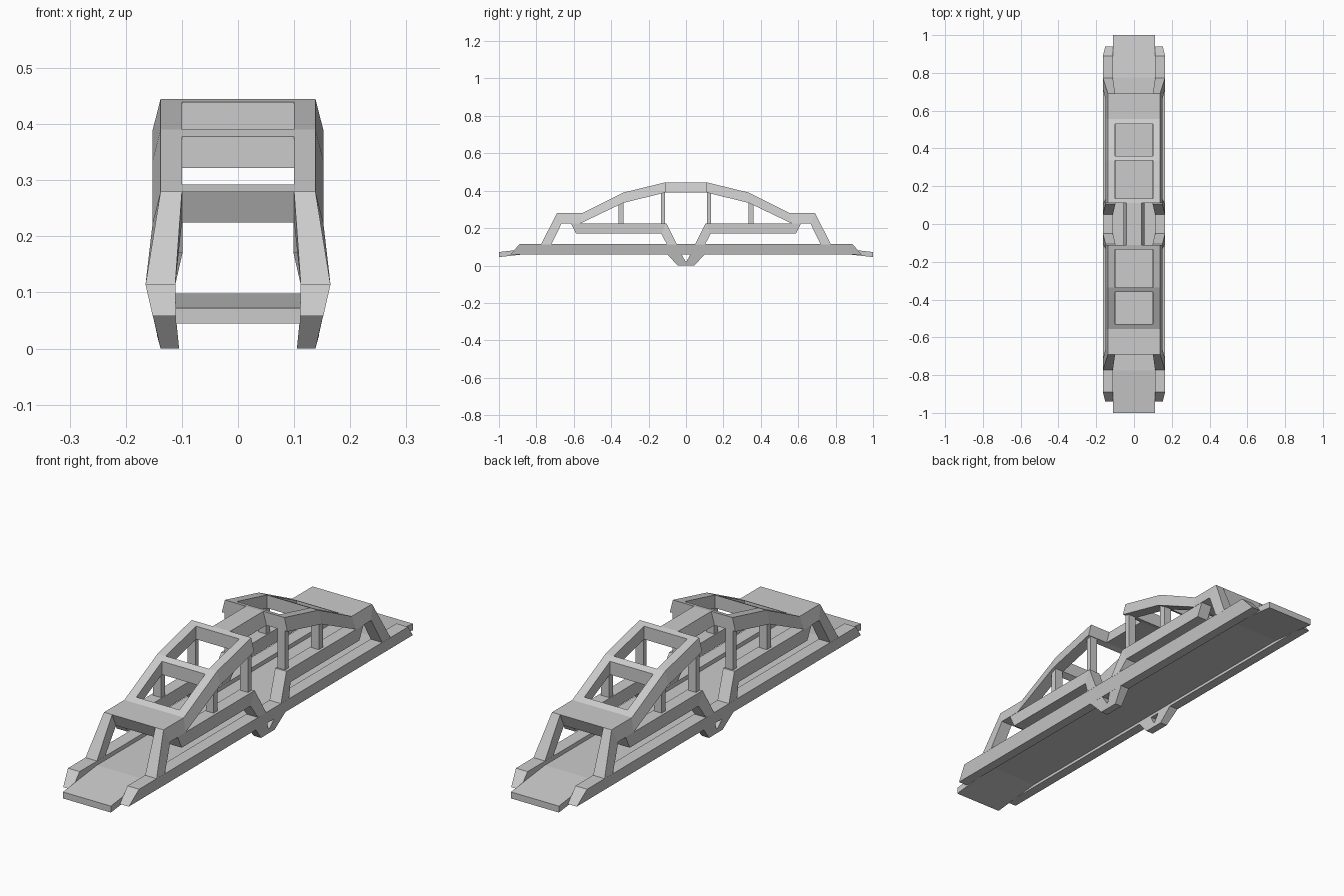
import bpy, bmesh

if "Cube" in bpy.data.objects:
    bpy.data.objects.remove(bpy.data.objects["Cube"])


def beam(name, stations, mirror_x=True, mirror_y=True):
    """Loft four-sided sections. Station: (y, z, x_in, x_out) for upper edge, then the same for lower edge."""
    bm = bmesh.new()
    rings = []
    for up, lo in stations:
        rings.append([bm.verts.new(c) for c in (
            (up[2], up[0], up[1]), (up[3], up[0], up[1]),
            (lo[3], lo[0], lo[1]), (lo[2], lo[0], lo[1]))])
    for a, b in zip(rings, rings[1:]):
        for i in range(4):
            j = (i + 1) % 4
            bm.faces.new((a[i], a[j], b[j], b[i]))
    bm.faces.new(rings[0])
    bm.faces.new(rings[-1])
    bmesh.ops.recalc_face_normals(bm, faces=bm.faces)
    mesh = bpy.data.meshes.new(name)
    bm.to_mesh(mesh)
    bm.free()
    ob = bpy.data.objects.new(name, mesh)
    bpy.context.collection.objects.link(ob)
    if mirror_x or mirror_y:
        mod = ob.modifiers.new("mirror", 'MIRROR')
        mod.use_axis = (mirror_x, mirror_y, False)
        mod.use_mirror_merge = False
    return ob


def crossbar(name, sections, top_half=0.1, low_half=0.1, mirror_y=True):
    """Bar spanning both sides. Section: (y_top, z_top, y_low, z_low)."""
    return beam(name, [((a, b, -top_half, top_half), (c, d, -low_half, low_half))
                       for a, b, c, d in sections], False, mirror_y)


# Road deck with sloping ramp ends
crossbar("road_deck", [(-1, .072, -1, .045), (-.775, .098, -.775, .07),
                       (.775, .098, .775, .07), (1, .072, 1, .045)], .111, .111, False)

# Side girders with chamfered ends
girder_up, girder_low = (.111, .165), (.111, .152)
beam("side_girder", [((-.89, .115, *girder_up), (-.94, .058, *girder_low)),
                     ((.89, .115, *girder_up), (.94, .058, *girder_low))], True, False)

# Upper arch running out over the platform and down the end leg
up, low = (.1, .138), (.1, .152)
beam("arch_and_leg", [
    ((.11, .445, *up), (.11, .39, *low)),
    ((.335, .39, *up), (.335, .335, *low)),
    ((.555, .28, *up), (.565, .225, *low)),
    ((.69, .28, *up), (.665, .225, *low)),
    ((.775, .113, .112, .165), (.72, .113, .112, .165))])

# Lower chord with the diagonal dropping to the girder at midspan
chord = (.099, .151)
beam("lower_chord", [
    ((.615, .225, *chord), (.588, .17, *chord)),
    ((.105, .225, *chord), (.132, .17, *chord)),
    ((.048, .113, .112, .165), (.102, .113, .112, .165))])

# V-shaped central feet
beam("center_foot", [
    ((.1, .06, .111, .152), (.024, .06, .111, .152)),
    ((.045, 0, .105, .138), (.004, .024, .108, .144)),
    ((0, 0, .105, .138), (0, .022, .108, .144))])

# Upright posts between chord and arch
for label, y0, y1, z in (("inner", .112, .134, .4), ("outer", .335, .361, .335)):
    beam(label + "_post", [((y0, z, .104, .14), (y1, z, .104, .14)),
                           ((y0, .22, .104, .14), (y1, .22, .104, .14))])

# Cross members of each half arch
crossbar("crown_crossbar", [(.11, .445, .11, .39), (.135, .439, .135, .384)])
crossbar("middle_crossbar", [(.335, .39, .335, .335), (.36, .3775, .36, .322)])
crossbar("end_platform", [(.53, .2925, .53, .242), (.555, .28, .565, .225),
                          (.69, .28, .665, .225)])

# Narrow spine joining the two half arches
crossbar("center_spine", [(-.11, .445, -.11, .39), (.11, .445, .11, .39)], .04, .055, False)
